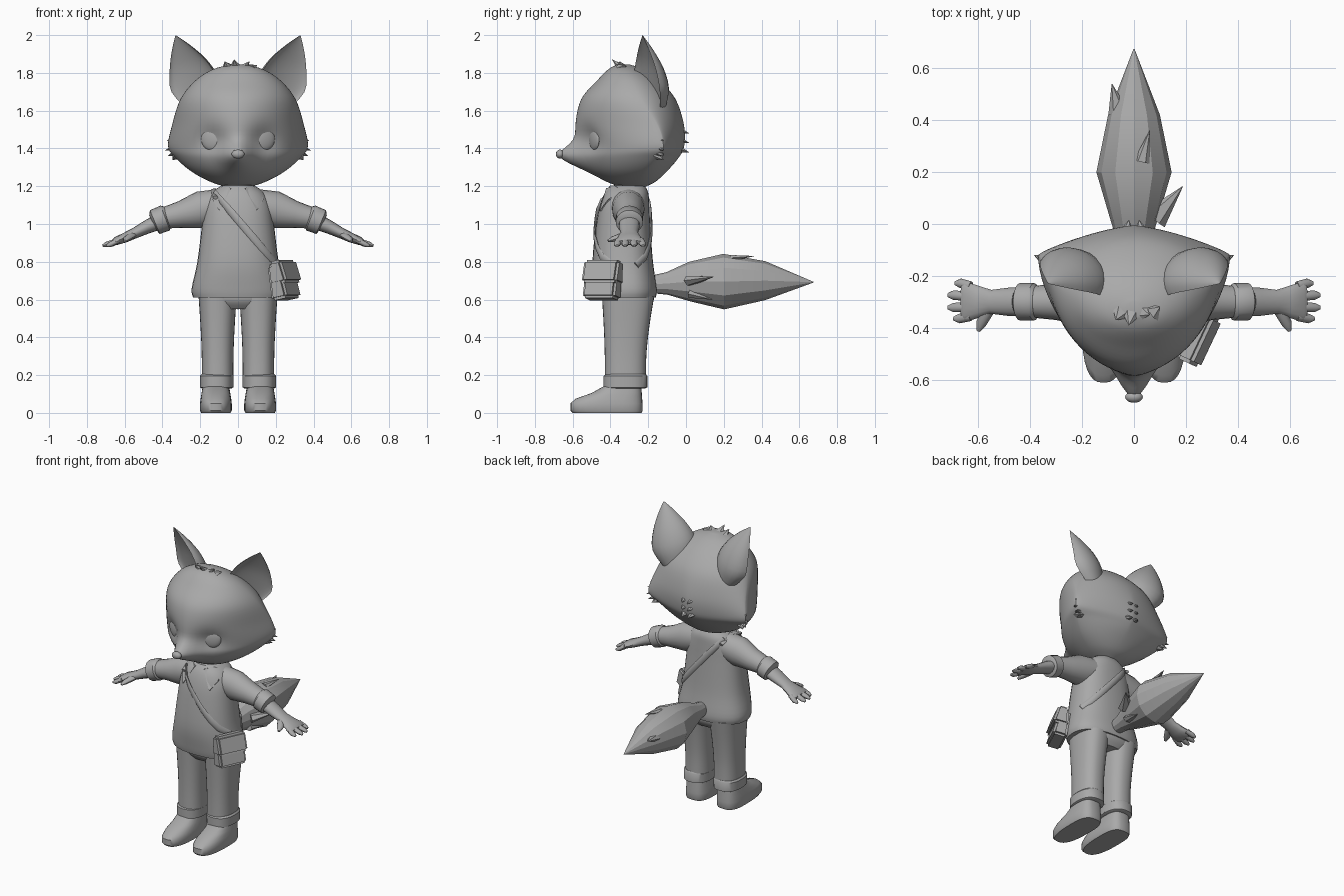
import bpy, bmesh, math
from mathutils import Vector, Matrix

old = bpy.data.objects.get("Cube")
if old:
    bpy.data.objects.remove(old, do_unlink=True)

clay = bpy.data.materials.new("clay grey")
clay.use_nodes = True
GREY = (0.4, 0.4, 0.4, 1)
clay.diffuse_color = GREY
clay.node_tree.nodes["Principled BSDF"].inputs["Base Color"].default_value = GREY


def finish(name, bm, mirror=False, angle=40):
    """Turn a bmesh into a smooth shaded object, optionally mirrored across x."""
    bmesh.ops.recalc_face_normals(bm, faces=bm.faces)
    mesh = bpy.data.meshes.new(name)
    bm.to_mesh(mesh)
    bm.free()
    mesh.materials.append(clay)
    obj = bpy.data.objects.new(name, mesh)
    bpy.context.collection.objects.link(obj)
    bpy.ops.object.select_all(action='DESELECT')
    obj.select_set(True)
    bpy.context.view_layer.objects.active = obj
    bpy.ops.object.shade_smooth_by_angle(angle=math.radians(angle))
    if mirror:
        mod = obj.modifiers.new("Mirror", 'MIRROR')
        mod.use_mirror_merge = False
    return obj


def loft(bm, rings):
    """Skin a stack of equal point rings and cap both ends."""
    loops = [[bm.verts.new(p) for p in ring] for ring in rings]
    n = len(loops[0])
    for low, high in zip(loops, loops[1:]):
        for i in range(n):
            j = (i + 1) % n
            bm.faces.new((low[i], low[j], high[j], high[i]))
    bm.faces.new(loops[0])
    bm.faces.new(loops[-1])


def spow(v, e):
    return math.copysign(abs(v) ** e, v)


def outline(row, cx=0, n=32):
    """Horizontal ring from (z, half width, front y, back y, widest y, exponents)."""
    z, w, yf, yb, yc = row[:5]
    ef, eb = row[5:] or (2.4, 2.4)
    ring = []
    for i in range(n):
        a = math.tau * i / n
        c, s = math.cos(a), math.sin(a)
        e = 2 / (eb if s > 0 else ef)
        ring.append(Vector((cx + w * spow(c, e),
                            yc + (yb - yc if s > 0 else yc - yf) * spow(s, e), z)))
    return ring


def smooth_rows(rows, steps=4):
    """Catmull-Rom interpolation of profile rows."""
    out = []
    for i in range(len(rows) - 1):
        quad = rows[max(i - 1, 0)], rows[i], rows[i + 1], rows[min(i + 2, len(rows) - 1)]
        for k in range(steps):
            t = k / steps
            out.append(tuple(b + t / 2 * (c - a + t * (2 * a - 5 * b + 4 * c - d
                             + t * (3 * (b - c) + d - a))) for a, b, c, d in zip(*quad)))
    return out + [rows[-1]]


def surface_y(rows, x, z, back=False):
    """Depth of a lofted body at a given x and z."""
    row = min(smooth_rows(rows, 12), key=lambda r: abs(r[0] - z))
    w, yf, yb, yc = row[1:5]
    e = (row[5:] or (2.4, 2.4))[back]
    depth = (1 - min(abs(x / w), 1) ** e) ** (1 / e)
    return yc + ((yb if back else yf) - yc) * depth


def sweep(bm, rows, n=12):
    """Tube through rows of (x, y, z, sideways radius, upright radius)."""
    pts = [Vector(r[:3]) for r in rows]
    rings = []
    for i, r in enumerate(rows):
        t = (pts[min(i + 1, len(pts) - 1)] - pts[max(i - 1, 0)]).normalized()
        side = t.cross((0, 0, 1)) if abs(t.z) < 0.95 else Vector((1, 0, 0))
        side.normalize()
        up = side.cross(t)
        rings.append([pts[i] + side * r[3] * math.cos(math.tau * k / n)
                      + up * r[4] * math.sin(math.tau * k / n) for k in range(n)])
    loft(bm, rings)


def tubes(name, paths, mirror=False, n=12, angle=40):
    bm = bmesh.new()
    for rows in paths:
        sweep(bm, rows, n)
    return finish(name, bm, mirror, angle)


def body(name, rows, cx=0, mirror=False, n=32):
    bm = bmesh.new()
    loft(bm, [outline(r, cx, n) for r in rows])
    return finish(name, bm, mirror)


def spike(base, tip, r):
    """Flat pointed tuft of fur."""
    return [(*base, r, r * 0.6), (*tip, 0.001, 0.001)]


def ball(name, centre, size, turn=0, mirror=False):
    bm = bmesh.new()
    m = (Matrix.Translation(centre) @ Matrix.Rotation(turn, 4, 'Z')
         @ Matrix.Diagonal((*size, 1)))
    bmesh.ops.create_uvsphere(bm, u_segments=24, v_segments=14, radius=1, matrix=m)
    return finish(name, bm, mirror)


# Head: wide cheeks at the back, muzzle pulled forward, eye sockets pressed in
HEAD = [(1.195, .06, -.34, -.22, -.28, 2, 2), (1.225, .15, -.42, -.16, -.26, 2, 2),
        (1.28, .25, -.5, -.1, -.22, 1.9, 1.8), (1.35, .33, -.55, -.04, -.16, 1.8, 1.4),
        (1.41, .37, -.565, -.01, -.12, 1.7, 1.25), (1.52, .35, -.585, -.01, -.15, 1.75, 1.5),
        (1.66, .305, -.555, -.055, -.24, 1.9, 1.9), (1.76, .225, -.47, -.14, -.29, 2, 2),
        (1.82, .13, -.41, -.23, -.32, 2, 2), (1.845, .03, -.36, -.3, -.33, 2, 2)]


def bump(x, z, px, pz, rx, rz):
    return math.exp(-((x - px) / rx) ** 2 - ((z - pz) / rz) ** 2)


bm = bmesh.new()
loft(bm, [outline(r, 0, 72) for r in smooth_rows(HEAD, 5)])
for v in bm.verts:
    if v.co.y < -.3:
        x, z = abs(v.co.x), v.co.z
        v.co.y += .035 * bump(x, z, .14, 1.45, .07, .07) - .115 * bump(x, z, 0, 1.36, .075, .07)
finish("head", bm)
ball("eye", (.14, surface_y(HEAD, .14, 1.45) + .037, 1.45), (.06, .018, .06), .42, True)
ball("nose", (0, -.667, 1.37), (.034, .022, .024))

# Fur tufts on crown, cheeks and back of the head
tubes("crown_tuft", [spike((x, -.34, 1.825), (x + dx, y, z), .04) for x, dx, y, z in
                     ((-.05, -.02, -.37, 1.86), (-.01, -.01, -.39, 1.87),
                      (.03, .03, -.35, 1.86), (.07, .03, -.32, 1.84))], n=6)
tubes("cheek_tuft", [spike((.32, -.15, z), (x, -.12, z - .02), .035) for x, z in
                     ((.385, 1.41), (.37, 1.38), (.345, 1.36), (.375, 1.46))], True, 6)
tubes("nape_tuft", [spike((.03, -.05, z), (.02, .015, z - .02), .04) for z in
                    (1.4, 1.45, 1.5)], True, 6)

# Ears: cupped shells opening forward and outward
ACROSS, BEHIND = Vector((.87, .49, -.3)), Vector((-.49, .87, 0))
rings = []
for x, y, z, w in smooth_rows([(.19, -.18, 1.63, .085), (.235, -.205, 1.74, .135),
                               (.268, -.21, 1.84, .108), (.303, -.22, 1.93, .055),
                               (.33, -.23, 1.998, .002)], 3):
    ring = []
    for k in range(24):
        c, s = math.cos(math.tau * k / 24), math.sin(math.tau * k / 24)
        depth = s * .8 if s > 0 else -s * .3
        ring.append(Vector((x, y, z)) + w * (ACROSS * c + BEHIND * depth))
    rings.append(ring)
bm = bmesh.new()
loft(bm, rings)
finish("ear", bm, True)

# Neck and loose shirt
body("neck", [(z, .075, -.38, -.23, -.305) for z in (1.12, 1.25)])
SHIRT = [(.61, .238, -.47, -.16, -.31), (.66, .245, -.48, -.155, -.31),
         (.8, .215, -.495, -.175, -.32), (1, .19, -.475, -.19, -.32),
         (1.1, .175, -.455, -.195, -.315), (1.165, .14, -.43, -.2, -.31),
         (1.205, .085, -.4, -.22, -.305)]
body("shirt", smooth_rows(SHIRT))

# Collar points folded onto the chest
bm = bmesh.new()
flap = []
for lift in (.012, -.01):
    flap.append([Vector((x, surface_y(SHIRT, x, z) - lift, z)) for x, z in
                 ((.035, 1.19), (.1, 1.07), (.135, 1.13), (.12, 1.18), (.08, 1.2))])
loft(bm, flap)
finish("collar", bm, True)

# Sleeves, rolled cuffs, forearms and hands
tubes("sleeve", [[(.1, -.305, 1.095, .09, .09), (.2, -.305, 1.075, .085, .098),
                  (.3, -.3, 1.05, .07, .072), (.4, -.3, 1.03, .06, .055)]], True, 20)
tubes("sleeve_cuff", [[(.375, -.3, 1.035, .06, .06), (.385, -.3, 1.032, .072, .07),
                       (.44, -.3, 1.01, .072, .068), (.45, -.3, 1.005, .05, .045)]], True, 20)
tubes("forearm", [[(.4, -.3, 1.02, .055, .045), (.48, -.3, .985, .055, .036),
                   (.55, -.3, .95, .046, .028), (.6, -.3, .927, .062, .026),
                   (.65, -.3, .908, .078, .021), (.665, -.3, .903, .07, .012)]], True, 16)
fingers = [[(.63, y, .915, .019, .015), (x - .02, y + bend, .892, .018, .014),
            (x, y + bend, .884, .008, .007)]
           for y, bend, x in ((-.24, .012, .69), (-.28, .006, .717),
                              (-.32, -.002, .717), (-.355, -.01, .695))]
thumb = [(.56, -.33, .94, .024, .018), (.59, -.385, .92, .02, .015), (.6, -.412, .91, .008, .007)]
tubes("fingers", fingers + [thumb], True, 10)

# Trousers with turned-up hems, and shoes
body("hips", smooth_rows([(.55, .15, -.41, -.2, -.31), (.6, .205, -.445, -.17, -.31),
                          (.68, .2, -.44, -.17, -.31)]))
body("trouser_leg", smooth_rows([(.14, .084, -.43, -.212, -.32), (.3, .084, -.43, -.21, -.32),
                                 (.45, .09, -.435, -.195, -.315),
                                 (.62, .101, -.445, -.168, -.31)]), .108, True)
body("trouser_hem", [(.13, .08, -.425, -.215, -.32), (.135, .088, -.437, -.205, -.32),
                     (.195, .089, -.437, -.205, -.32), (.205, .08, -.425, -.212, -.32)],
     .113, True)
body("shoe", [(0, .078, -.6, -.235, -.38, 2.6, 3), (.012, .084, -.612, -.23, -.39, 2.6, 3),
              (.05, .084, -.612, -.23, -.39, 2.6, 3), (.075, .081, -.585, -.232, -.38, 2.5, 3),
              (.105, .076, -.5, -.234, -.35, 2.4, 3), (.15, .068, -.42, -.238, -.33, 2.4, 3)],
     .117, True)

# Faceted tail with loose tufts
tubes("tail", [[(0, -.19, .68, .04, .045), (0, -.1, .685, .055, .06), (0, .02, .695, .092, .105),
                (0, .2, .695, .145, .147), (0, .42, .7, .1, .103), (0, .675, .692, .002, .002)]],
      n=12, angle=25)
tubes("tail_tuft", [spike((.08, .02, .7), (.188, .145, .72), .05),
                    spike((-.06, .43, .73), (-.085, .54, .75), .04),
                    spike((.03, .24, .82), (.06, .36, .83), .03),
                    spike((.06, .02, .63), (.09, .14, .6), .04)], n=6)


# Shoulder bag with flap
def box(name, centre, size, top=1.0):
    bm = bmesh.new()
    bmesh.ops.create_cube(bm, size=1)
    for v in bm.verts:
        if v.co.z > 0:
            v.co.x *= top
    place = (Matrix.Translation(centre) @ Matrix.Rotation(-.44, 4, 'Z')
             @ Matrix.Rotation(-.2, 4, 'Y') @ Matrix.Diagonal((*size, 1)))
    bmesh.ops.transform(bm, matrix=place, verts=bm.verts)
    bmesh.ops.bevel(bm, geom=bm.edges, offset=.014, segments=2, affect='EDGES')
    return finish(name, bm)


box("bag", (.24, -.44, .695), (.095, .19, .19), .75)
box("bag_flap", (.245, -.44, .745), (.1, .205, .125), .7)

# Strap across chest and back
strap = []
for back in (True, False):
    path = []
    for k in range(9):
        t = k / 8
        x, z = -.125 + .335 * t, 1.165 - .385 * t
        y = surface_y(SHIRT, x, z, back) + (.006 if back else -.006)
        path.append((x, y, z, .007, .02))
    strap.append(path)
strap.append([(-.12, -.42, 1.14, .014, .01), (-.125, -.31, 1.18, .02, .008),
              (-.12, -.21, 1.14, .014, .01)])
tubes("bag_strap", strap, n=8)
